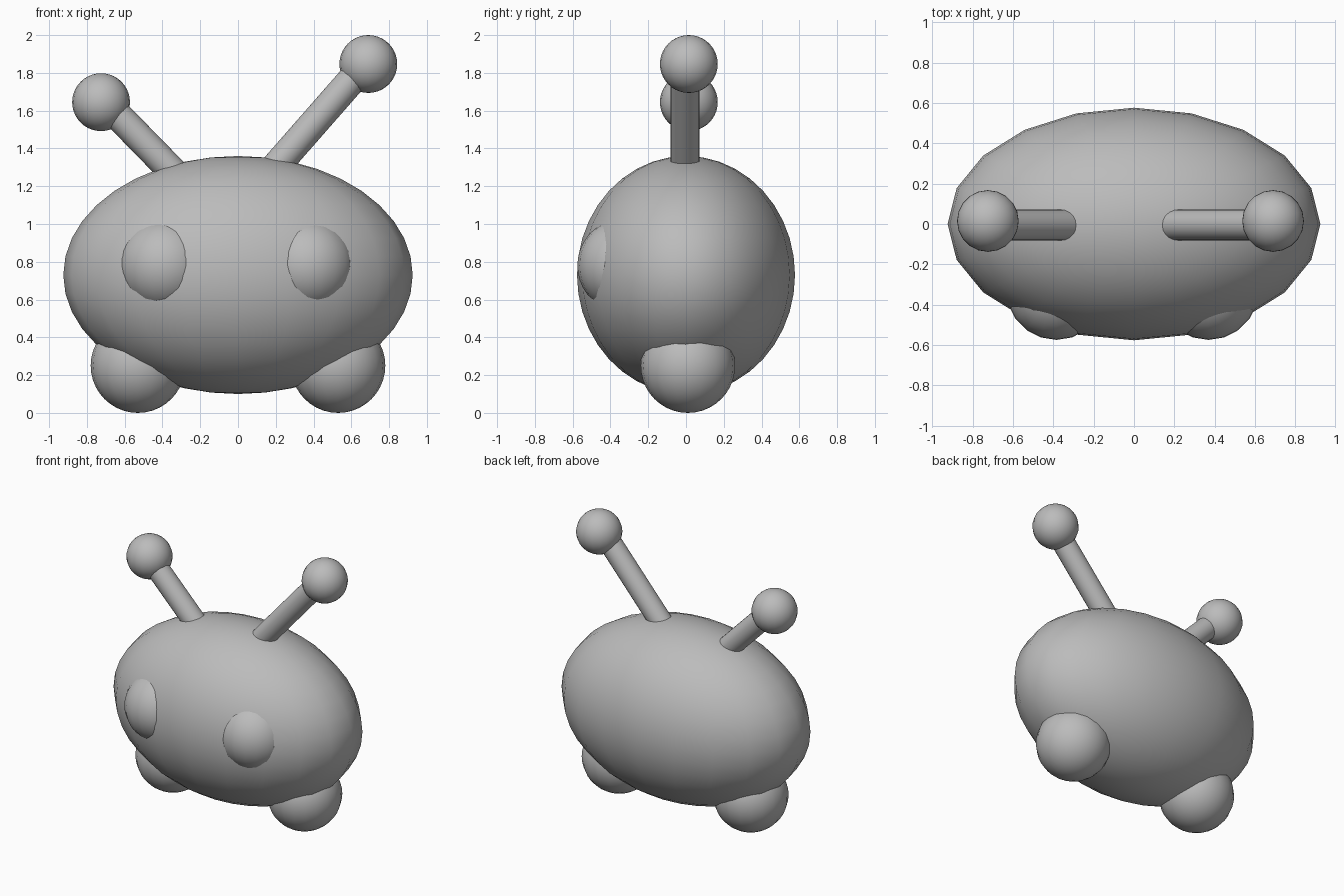
import bpy
from mathutils import Vector

if "Cube" in bpy.data.objects:
    bpy.data.objects.remove(bpy.data.objects["Cube"], do_unlink=True)

SIDES = 20

# One plain grey for the whole figure
grey = bpy.data.materials.new("plain grey")
grey.use_nodes = True
colour = (0.5, 0.5, 0.5, 1)
grey.diffuse_color = colour
grey.node_tree.nodes["Principled BSDF"].inputs["Base Color"].default_value = colour


def finish(name):
    obj = bpy.context.object
    obj.name = name
    obj.data.materials.append(grey)
    bpy.ops.object.shade_smooth_by_angle()
    return obj


def ball(name, centre, radii):
    bpy.ops.mesh.primitive_uv_sphere_add(segments=SIDES, ring_count=SIDES, radius=1, location=centre)
    bpy.context.object.scale = radii
    bpy.ops.object.transform_apply(location=False, rotation=False, scale=True)
    return finish(name)


def rod(name, start, end, radius):
    start, end = Vector(start), Vector(end)
    axis = end - start
    bpy.ops.mesh.primitive_cylinder_add(vertices=SIDES, radius=radius, depth=axis.length,
                                        location=(start + end) / 2)
    bpy.context.object.rotation_euler = axis.to_track_quat('Z', 'Y').to_euler()
    return finish(name)


# Egg-shaped body
ball("body", (0, 0, 0.73), (0.925, 0.577, 0.63))

# Round feet and bulging eyes, half sunk into the body
for side, s, eye_x in (("left", 1, 0.37), ("right", -1, -0.385)):
    ball(side + "_foot", (s * 0.53, 0.01, 0.25), (0.25, 0.25, 0.25))
    ball(side + "_eye", (eye_x, -0.325, 0.78), (0.25, 0.25, 0.25))

# Antennae of unequal length with ball tips
for side, root, neck, tip in (
    ("left", (0.1, -0.005, 1.19), (0.67, -0.005, 1.84), (0.69, 0.015, 1.847)),
    ("right", (-0.25, -0.005, 1.18), (-0.7, -0.005, 1.64), (-0.725, 0.015, 1.645)),
):
    rod(side + "_antenna", root, neck, 0.077)
    ball(side + "_antenna_tip", tip, (0.153, 0.153, 0.153))
